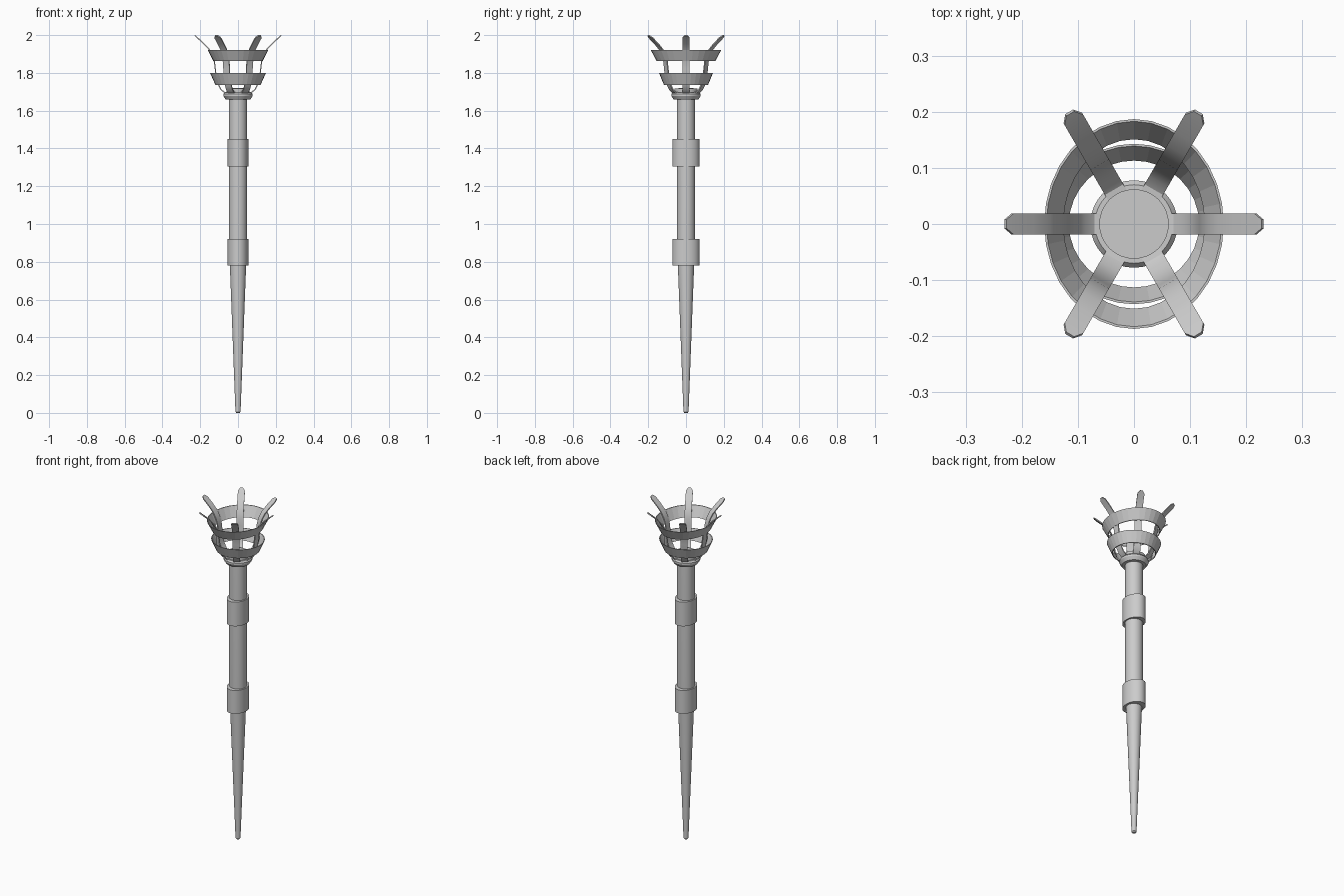
import bpy, bmesh, math
from mathutils import Matrix, Vector

if "Cube" in bpy.data.objects:
    bpy.data.objects.remove(bpy.data.objects["Cube"])


def finish(name, bm, smooth=True):
    bmesh.ops.recalc_face_normals(bm, faces=bm.faces)
    me = bpy.data.meshes.new(name)
    bm.to_mesh(me)
    bm.free()
    ob = bpy.data.objects.new(name, me)
    bpy.context.collection.objects.link(ob)
    if smooth:
        bpy.ops.object.select_all(action='DESELECT')
        ob.select_set(True)
        bpy.context.view_layer.objects.active = ob
        bpy.ops.object.shade_smooth_by_angle(angle=math.radians(30))
    return ob


def lathe(name, profile, seg=32, closed=False, smooth=True):
    """Revolve (radius_x, radius_y, z) points; cap the ends or close the loop."""
    bm = bmesh.new()
    rows = []
    for rx, ry, z in profile:
        rows.append([bm.verts.new((rx * math.cos(2 * math.pi * i / seg),
                                   ry * math.sin(2 * math.pi * i / seg), z))
                     for i in range(seg)])
    pairs = list(zip(rows, rows[1:]))
    if closed:
        pairs.append((rows[-1], rows[0]))
    else:
        bm.faces.new(rows[0])
        bm.faces.new(rows[-1])
    for a, b in pairs:
        for i in range(seg):
            j = (i + 1) % seg
            bm.faces.new((a[i], a[j], b[j], b[i]))
    return finish(name, bm, smooth)


def round_profile(points):
    return [(r, r, z) for r, z in points]


# tapered shaft
lathe("shaft", round_profile([(0.009, 0), (0.014, 0.006), (0.014, 0.018),
                              (0.043, 0.78), (0.048, 0.92), (0.048, 1.67)]))

# oval grip collars
for name, z0, z1 in (("lower_collar", 0.78, 0.92), ("upper_collar", 1.305, 1.45)):
    lathe(name, [(0.055, 0.072, z0), (0.055, 0.072, z1)])

# basket base flange with clamping plate
lathe("base_flange", round_profile([(0.047, 1.66), (0.066, 1.66), (0.078, 1.678),
                                    (0.078, 1.688), (0.07, 1.697), (0.05, 1.697)]))
lathe("clamp_plate", round_profile([(0.062, 1.69), (0.062, 1.718)]))
lathe("plate_boss", round_profile([(0.041, 1.71), (0.041, 1.72)]))

# flared basket hoops
T = 0.004
for name, (ax, ay, az), (bx, by, bz) in (
        ("lower_hoop", (0.12, 0.117, 1.737), (0.148, 0.143, 1.80)),
        ("upper_hoop", (0.13, 0.155, 1.862), (0.16, 0.187, 1.922))):
    lathe(name, [(ax, ay, az), (bx, by, bz), (bx - T, by - T, bz),
                 (ax - T, ay - T, az)], closed=True, smooth=False)

# curved basket straps with pointed tips: (radius, z, half width)
PATH = [(0.05, 1.694, 0.019), (0.072, 1.697, 0.019), (0.09, 1.712, 0.019),
        (0.106, 1.742, 0.019), (0.116, 1.78, 0.019), (0.12, 1.82, 0.019),
        (0.125, 1.86, 0.019), (0.136, 1.895, 0.019), (0.153, 1.925, 0.019),
        (0.18, 1.954, 0.019), (0.216, 1.987, 0.019), (0.229, 1.998, 0.008)]
H = 0.003
for k in range(6):
    bm = bmesh.new()
    rot = Matrix.Rotation(k * math.pi / 3, 4, 'Z')
    prev = None
    for i, (r, z, w) in enumerate(PATH):
        a, b = PATH[max(i - 1, 0)], PATH[min(i + 1, len(PATH) - 1)]
        n = Vector((-(b[1] - a[1]), 0, b[0] - a[0])).normalized() * H
        p = Vector((r, 0, z))
        row = [bm.verts.new(rot @ (p + Vector((0, sy * w, 0)) + n * sn))
               for sy, sn in ((-1, -1), (1, -1), (1, 1), (-1, 1))]
        if prev:
            for q in range(4):
                s = (q + 1) % 4
                bm.faces.new((prev[q], prev[s], row[s], row[q]))
        else:
            bm.faces.new(row)
        prev = row
    bm.faces.new(prev)
    finish("basket_strap_%d" % (k + 1), bm)
